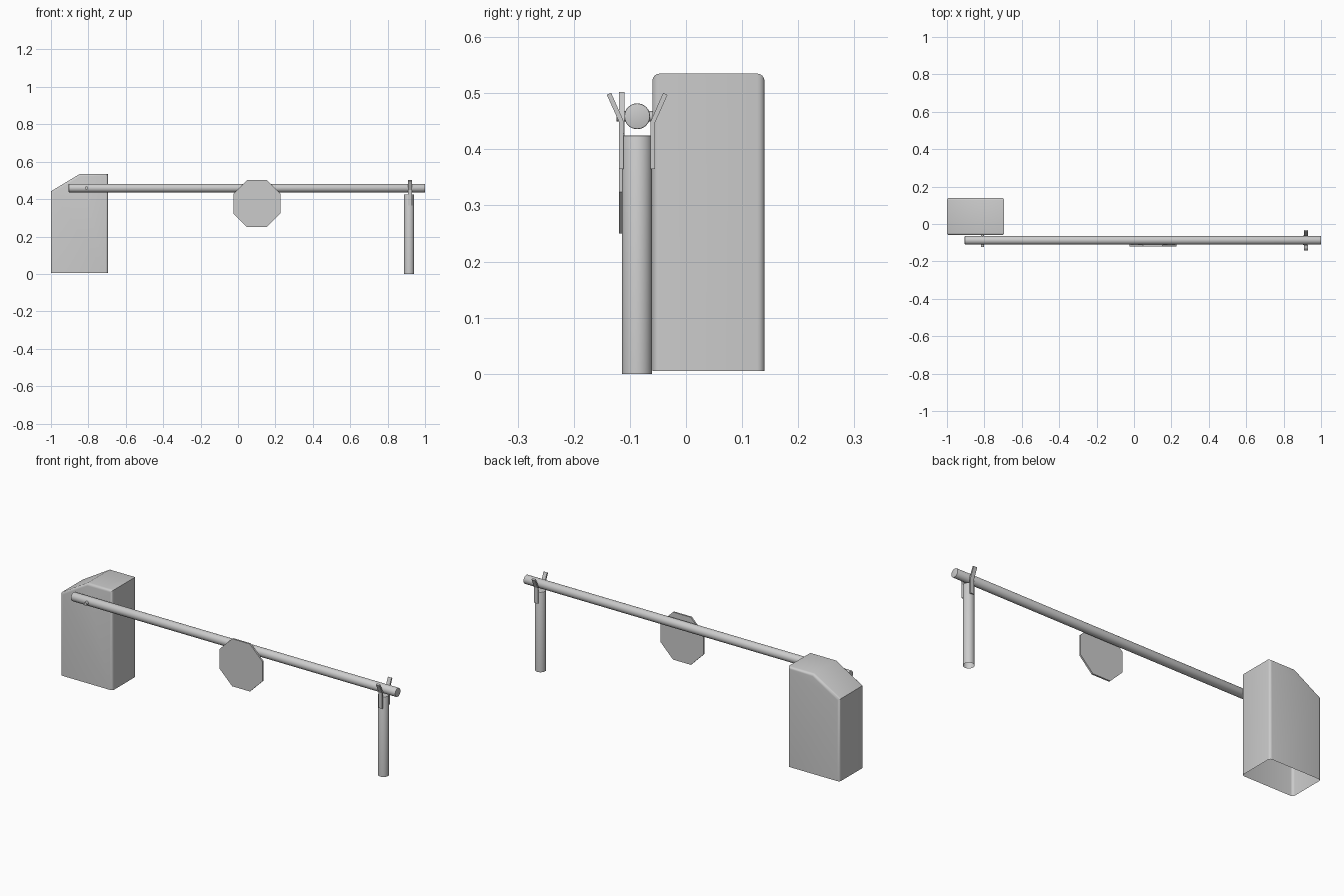
import bpy, bmesh, math
from mathutils import Matrix, Vector

if "Cube" in bpy.data.objects:
    bpy.data.objects.remove(bpy.data.objects["Cube"])

AXIS_Y, BAR_Z = -0.087, 0.459


def finish(bm, name, smooth=True):
    bmesh.ops.recalc_face_normals(bm, faces=bm.faces)
    mesh = bpy.data.meshes.new(name)
    bm.to_mesh(mesh)
    bm.free()
    ob = bpy.data.objects.new(name, mesh)
    bpy.context.collection.objects.link(ob)
    if smooth:
        bpy.ops.object.select_all(action='DESELECT')
        ob.select_set(True)
        bpy.context.view_layer.objects.active = ob
        bpy.ops.object.shade_smooth_by_angle(angle=math.radians(35))
    return ob


def prism(points, direction):
    """Extrude a planar outline along a direction."""
    bm = bmesh.new()
    face = bm.faces.new([bm.verts.new(p) for p in points])
    ext = bmesh.ops.extrude_face_region(bm, geom=[face], use_keep_orig=True)
    verts = [g for g in ext['geom'] if isinstance(g, bmesh.types.BMVert)]
    bmesh.ops.translate(bm, vec=direction, verts=verts)
    return bm


def rod(name, start, end, radius, sides=32, bevel=0.0, open_start=False):
    a, b = Vector(start), Vector(end)
    rot = (b - a).to_track_quat('Z', 'Y').to_matrix().to_4x4()
    bm = bmesh.new()
    bmesh.ops.create_cone(bm, cap_ends=True, segments=sides, radius1=radius,
                          radius2=radius, depth=(b - a).length)
    caps = [f for f in bm.faces if len(f.verts) > 4]
    if open_start:
        bottom = min(caps, key=lambda f: f.calc_center_median().z)
        bmesh.ops.delete(bm, geom=[bottom], context='FACES_ONLY')
        caps = [f for f in bm.faces if len(f.verts) > 4]
    if bevel:
        edges = list({e for f in caps for e in f.edges})
        bmesh.ops.bevel(bm, geom=edges, offset=bevel, segments=2, profile=0.5,
                        affect='EDGES')
    bmesh.ops.transform(bm, matrix=Matrix.Translation((a + b) / 2) @ rot, verts=bm.verts)
    return finish(bm, name)


# Drive cabinet: sloped profile, open underneath, rounded front and back rims
outline = [(-1, 0.005), (-0.695, 0.005), (-0.695, 0.535), (-0.845, 0.535), (-1, 0.442)]
bm = prism([(x, -0.06, z) for x, z in outline], (0, 0.2, 0))
floor = [f for f in bm.faces if all(v.co.z < 0.01 for v in f.verts)]
bmesh.ops.delete(bm, geom=floor, context='FACES_ONLY')
rims = [e for e in bm.edges if not e.is_boundary
        and abs(e.verts[0].co.y - e.verts[1].co.y) < 1e-5]
bmesh.ops.bevel(bm, geom=rims, offset=0.013, segments=4, profile=0.5, affect='EDGES')
finish(bm, "cabinet")

# Boom and its pivot pin
rod("boom", (-0.905, AXIS_Y, BAR_Z), (1.0, AXIS_Y, BAR_Z), 0.023, bevel=0.002)
rod("pivot_pin", (-0.81, -0.055, BAR_Z), (-0.81, -0.124, BAR_Z), 0.009, sides=16)

# Octagonal sign plate on the front of the boom
r = 0.126 / math.cos(math.pi / 8)
sign = [(0.101 + r * math.cos(math.pi * (i + 0.5) / 4), -0.119,
         0.376 + r * math.sin(math.pi * (i + 0.5) / 4)) for i in range(8)]
finish(prism(sign, (0, 0.009, 0)), "sign_plate", smooth=False)

# Rest post
rod("rest_post", (0.915, AXIS_Y, 0), (0.915, AXIS_Y, 0.425), 0.0268, bevel=0.003,
    open_start=True)

# Fork prongs that catch the boom, mirrored about its axis
prong = [(0.024, 0.365), (0.032, 0.365), (0.032, 0.448), (0.054, 0.497),
         (0.0465, 0.501), (0.024, 0.450)]
for side, label in ((-1, "front"), (1, "back")):
    pts = [(0.909, AXIS_Y + side * y, z) for y, z in prong]
    finish(prism(pts, (0.021, 0, 0)), label + "_fork_prong", smooth=False)
